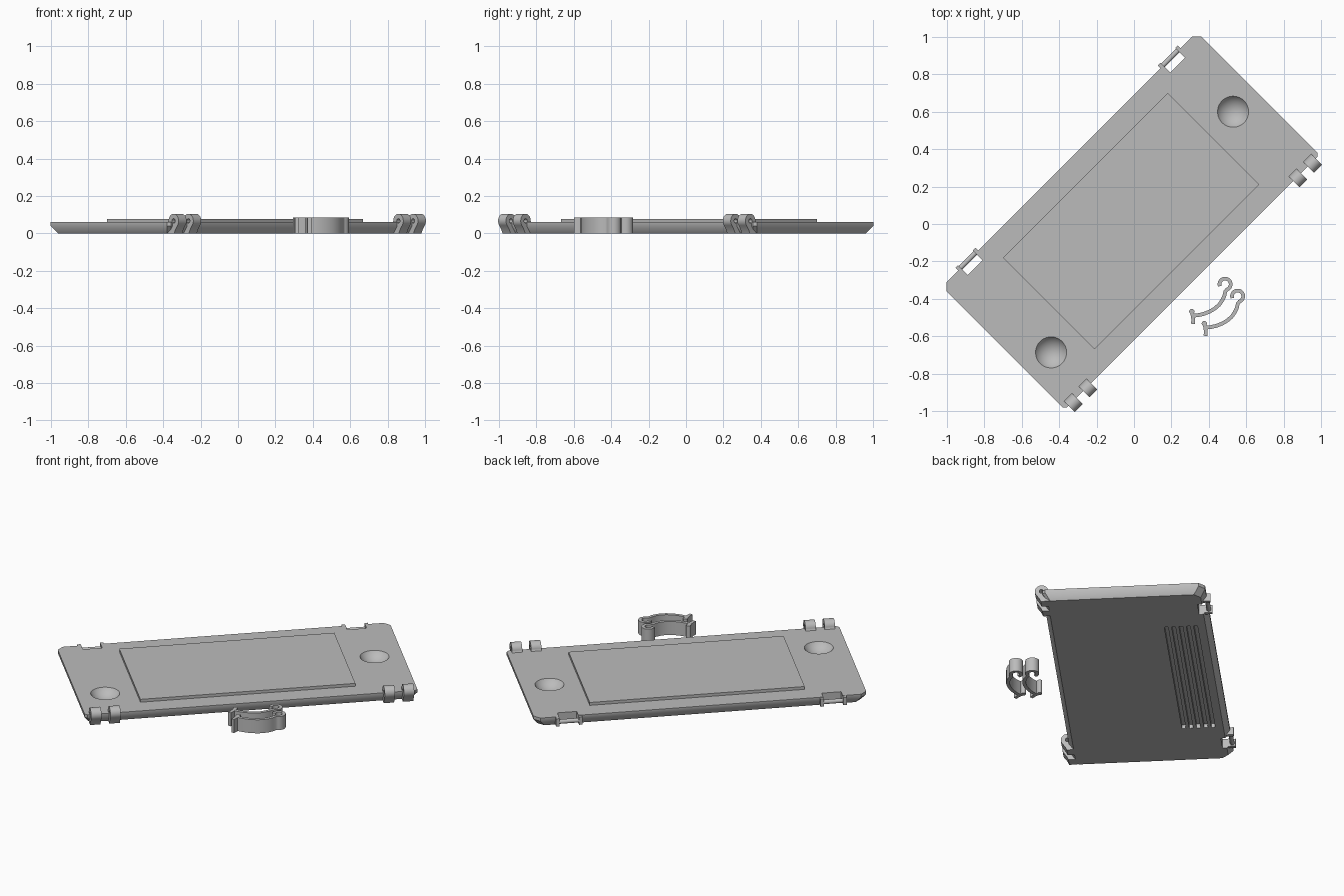
import bpy, bmesh, math
from mathutils import Matrix, Vector

if "Cube" in bpy.data.objects:
    bpy.data.objects.remove(bpy.data.objects["Cube"])

grey = bpy.data.materials.new("mid_grey")
grey.diffuse_color = (0.5, 0.5, 0.5, 1)
grey.use_nodes = True
grey.node_tree.nodes["Principled BSDF"].inputs["Base Color"].default_value = grey.diffuse_color
TURN = Matrix.Rotation(math.radians(45), 4, 'Z')   # the cover lies diagonally


def loft(name, rings):
    """Solid through a stack of matching closed rings of 3D points."""
    bm = bmesh.new()
    vs = [[bm.verts.new(p) for p in r] for r in rings]
    n = len(vs[0])
    for a, b in zip(vs, vs[1:]):
        for i in range(n):
            bm.faces.new((a[i], a[(i + 1) % n], b[(i + 1) % n], b[i]))
    bm.faces.new(vs[0][::-1])
    bm.faces.new(vs[-1])
    bmesh.ops.recalc_face_normals(bm, faces=bm.faces)
    me = bpy.data.meshes.new(name)
    bm.to_mesh(me)
    bm.free()
    me.materials.append(grey)
    ob = bpy.data.objects.new(name, me)
    bpy.context.collection.objects.link(ob)
    return ob


def box(name, x0, x1, y0, y1, z0, z1):
    pts = [(x0, y0), (x1, y0), (x1, y1), (x0, y1)]
    return loft(name, [[(x, y, z) for x, y in pts] for z in (z0, z1)])


def rod(name, x0, x1, y, z, r, n=24):
    """Cylinder along x."""
    c = [(y + r * math.cos(2 * math.pi * i / n), z + r * math.sin(2 * math.pi * i / n)) for i in range(n)]
    return loft(name, [[(x, a, b) for a, b in c] for x in (x0, x1)])


def cut(ob, cutter):
    m = ob.modifiers.new("cut", 'BOOLEAN')
    m.operation, m.solver, m.object = 'DIFFERENCE', 'EXACT', cutter
    bpy.context.view_layer.objects.active = ob
    bpy.ops.object.modifier_apply(modifier=m.name)
    bpy.data.objects.remove(cutter)


def smooth(ob):
    bpy.ops.object.select_all(action='DESELECT')
    ob.select_set(True)
    bpy.context.view_layer.objects.active = ob
    bpy.ops.object.shade_smooth_by_angle(angle=math.radians(35))


def outline(inset, z):
    """Cover outline with larger clipped corners along the clip edge."""
    u, v0, v1 = 0.963 - inset, -0.44 + inset, 0.488 - inset
    c, d = 0.035, 0.015
    return [(x, y, z) for x, y in (
        (-u + d, v0), (u - d, v0), (u, v0 + d), (u, v1 - c),
        (u - c, v1), (-u + c, v1), (-u, v1 - c), (-u, v0 + d))]


# Cover plate with bevelled underside, and its raised panel
plate = loft("cover_plate", [outline(0.028, 0), outline(0, 0.04), outline(0, 0.06)])
panel = box("raised_panel", -0.622, 0.622, -0.325, 0.368, 0.05, 0.078)
parts = [plate, panel]

# Round finger dimples
for u, v in ((0.799, 0.05), (-0.799, -0.172)):
    bpy.ops.mesh.primitive_uv_sphere_add(segments=64, ring_count=48, radius=0.099, location=(u, v, 0.114))
    cut(plate, bpy.context.object)

# Vent grooves in the underside
for i in range(5):
    v = 0.235 + i * 0.042
    cut(plate, box("groove_cutter", -0.58, 0.58, v - 0.011, v + 0.011, -0.02, 0.025))

for s in (-1, 1):
    # Clip notches with ears and a crossbar
    c = s * 0.765
    cut(plate, box("notch_cutter", c - 0.056, c + 0.056, 0.435, 0.6, -0.05, 0.1))
    parts.append(rod("notch_bar", c - 0.07, c + 0.07, 0.49, 0.03, 0.013))
    for t in (-1, 1):
        e = c + t * 0.066
        parts.append(box("notch_ear", e - 0.01, e + 0.01, 0.46, 0.51, 0.01, 0.058))

    # Hinge knuckles with pin holes
    for u in (0.794, 0.905):
        arc = [math.radians(a) for a in range(0, 226, 9)]
        prof = [(-0.448 + 0.038 * math.cos(a), 0.067 + 0.038 * math.sin(a)) for a in arc]
        prof += [(-0.460, 0.018), (-0.452, 0), (-0.405, 0), (-0.405, 0.06)]
        k = loft("hinge_knuckle", [[(s * u + w, a, b) for a, b in prof] for w in (-0.03, 0.03)])
        cut(k, rod("pin_cutter", s * u - 0.1, s * u + 0.1, -0.448, 0.067, 0.012))
        parts.append(k)

for p in parts:
    p.data.transform(TURN)
    smooth(p)


def ribbon(name, path, w, z1):
    """Upright strip of constant width following a path."""
    path = [Vector(p) for p in path]
    left, right = [], []
    for i, p in enumerate(path):
        t = (path[min(i + 1, len(path) - 1)] - path[max(i - 1, 0)]).normalized()
        n = Vector((-t.y, t.x)) * w / 2
        left.append(p + n)
        right.append(p - n)
    bm = bmesh.new()
    g = [[bm.verts.new((q.x, q.y, z)) for q in side] for side, z in
         ((left, 0), (right, 0), (right, z1), (left, z1))]
    for a, b in zip(g, g[1:] + g[:1]):
        for i in range(len(path) - 1):
            bm.faces.new((a[i], a[i + 1], b[i + 1], b[i]))
    for i in (0, -1):
        bm.faces.new([s[i] for s in g])
    bmesh.ops.recalc_face_normals(bm, faces=bm.faces)
    me = bpy.data.meshes.new(name)
    bm.to_mesh(me)
    bm.free()
    me.materials.append(grey)
    ob = bpy.data.objects.new(name, me)
    bpy.context.collection.objects.link(ob)
    smooth(ob)


# Two loose spring clips: hook, curved arm and foot
H = 0.085
for dx, dy in ((0, 0), (0.067, -0.064)):
    hook = [(0.487 + 0.03 * math.cos(math.radians(a)), -0.322 + 0.03 * math.sin(math.radians(a)))
            for a in range(200, -71, -15)]
    arm = [(0.488, -0.362), (0.483, -0.385), (0.472, -0.408), (0.455, -0.432), (0.432, -0.452),
           (0.405, -0.468), (0.375, -0.480), (0.345, -0.487), (0.316, -0.490)]
    foot = [(0.309, -0.468), (0.314, -0.490), (0.317, -0.510), (0.315, -0.534)]
    for name, path in (("clip_hook_and_arm", hook + arm), ("clip_foot", foot)):
        ribbon(name, [(x + dx, y + dy) for x, y in path], 0.02, H)
    bpy.ops.mesh.primitive_cylinder_add(vertices=20, radius=0.014, depth=H,
                                        location=(0.309 + dx, -0.468 + dy, H / 2))
    ball = bpy.context.object
    ball.name = "clip_foot_bead"
    ball.data.materials.append(grey)
    smooth(ball)
